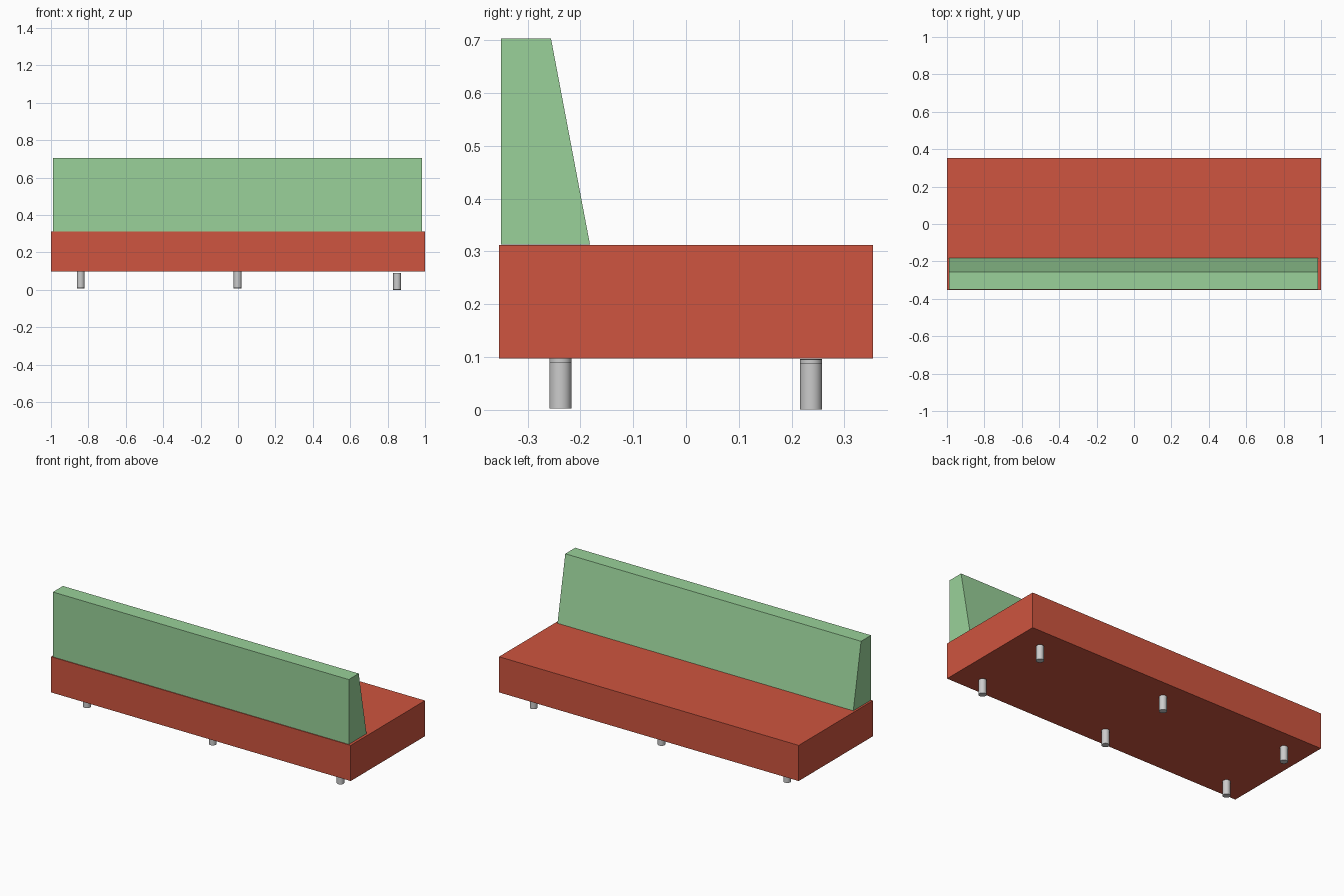
import bpy, bmesh, math

if "Cube" in bpy.data.objects:
    bpy.data.objects.remove(bpy.data.objects["Cube"])


def paint(obj, name, color):
    mat = bpy.data.materials.new(name)
    mat.diffuse_color = color
    mat.use_nodes = True
    mat.node_tree.nodes["Principled BSDF"].inputs["Base Color"].default_value = mat.diffuse_color
    obj.data.materials.append(mat)


def extrude_profile(name, profile, x0, x1):
    """Sweep a closed (y, z) profile along x."""
    bm = bmesh.new()
    face = bm.faces.new([bm.verts.new((x0, y, z)) for y, z in profile])
    ret = bmesh.ops.extrude_face_region(bm, geom=[face])
    verts = [g for g in ret["geom"] if isinstance(g, bmesh.types.BMVert)]
    bmesh.ops.translate(bm, verts=verts, vec=(x1 - x0, 0, 0))
    bmesh.ops.recalc_face_normals(bm, faces=bm.faces)
    mesh = bpy.data.meshes.new(name)
    bm.to_mesh(mesh)
    bm.free()
    obj = bpy.data.objects.new(name, mesh)
    bpy.context.collection.objects.link(obj)
    return obj


# Seat block
seat = extrude_profile("seat", [(-0.354, 0.097), (0.354, 0.097),
                                (0.354, 0.312), (-0.354, 0.312)], -1.0, 1.0)
paint(seat, "red_fabric", (0.62, 0.09, 0.05, 1))

# Backrest with a sloping face, resting on the seat
back = extrude_profile("backrest", [(-0.351, 0.313), (-0.182, 0.313),
                                    (-0.256, 0.704), (-0.351, 0.704)], -0.989, 0.985)
paint(back, "green_fabric", (0.32, 0.64, 0.32, 1))

# Six short round legs; the right pair sits slightly lower
leg_h, leg_r = 0.088, 0.021
for side, x, drop in (("left", -0.841, 0.0), ("middle", -0.002, 0.001), ("right", 0.851, 0.008)):
    for row, y, lower in (("front", -0.238, 0.0), ("rear", 0.237, 0.002)):
        bottom = 0.010 - drop - lower
        bpy.ops.mesh.primitive_cylinder_add(vertices=32, radius=leg_r, depth=leg_h,
                                            location=(x, y, bottom + leg_h / 2))
        leg = bpy.context.object
        leg.name = f"{side}_{row}_leg"
        bpy.ops.object.shade_smooth_by_angle(angle=math.radians(40))
